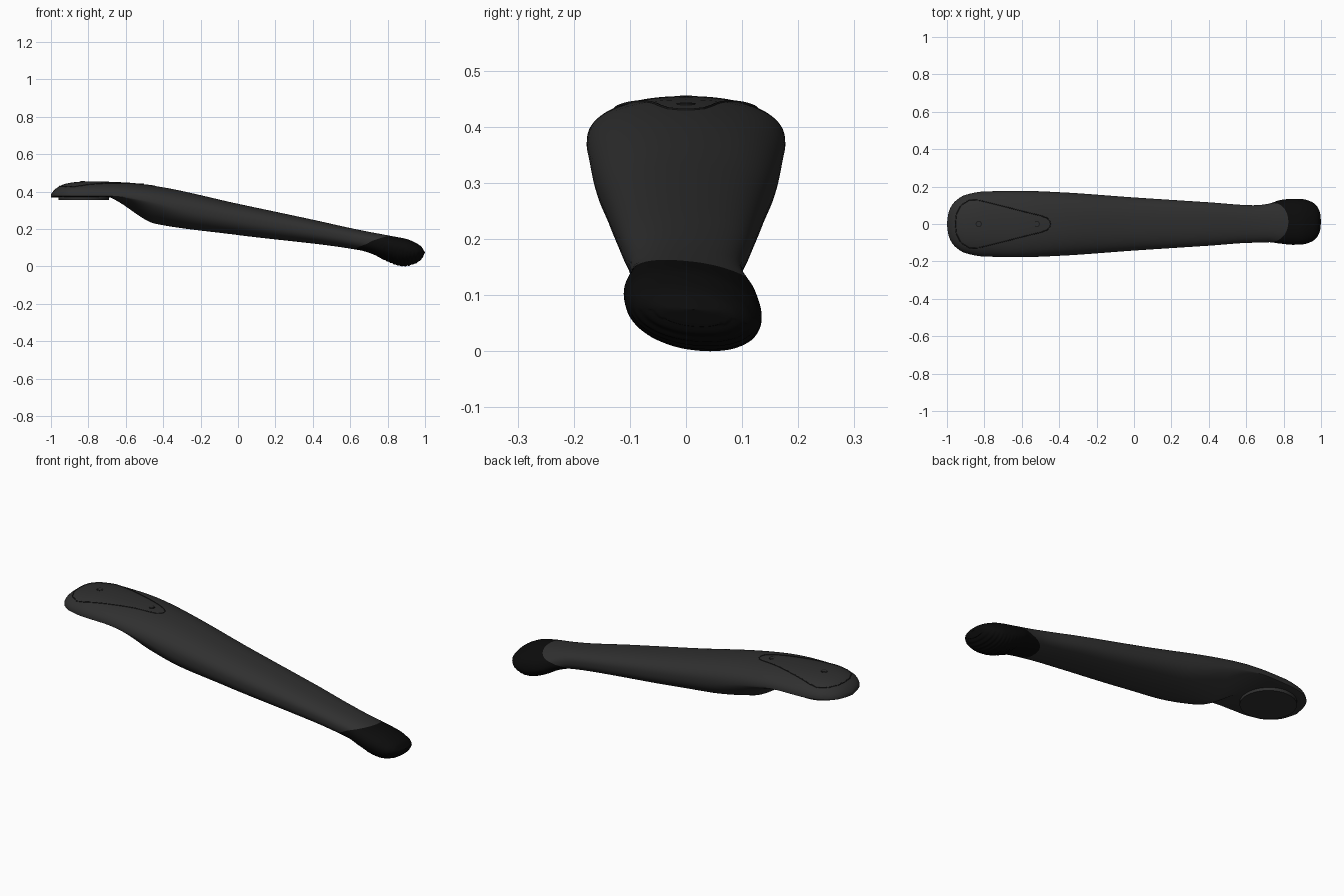
import bpy, bmesh, math

if "Cube" in bpy.data.objects:
    bpy.data.objects.remove(bpy.data.objects["Cube"])

# ---- profile curves along x ----
TOP = [(-1, .385), (-.99, .4), (-.97, .419), (-.93, .44), (-.87, .451), (-.8, .455), (-.6, .449), (-.43, .428),
       (0, .335), (.4, .25), (.65, .195), (.83, .161), (.9, .147), (.95, .126), (.98, .106), (1, .075)]
BOTTOM = [(-1, .37), (-.69, .37), (-.65, .352), (-.48, .242), (-.45, .23), (0, .168), (.65, .087), (.72, .066),
          (.8, .025), (.87, .001), (.89, 0), (.94, .011), (.98, .036), (1, .075)]
MID = [(-1, .377), (-.69, .376), (-.5, .352), (-.33, .315), (0, .255), (.65, .141), (.85, .083), (.95, .068), (1, .075)]
WIDTH = [(-1, 0), (-.995, .045), (-.98, .09), (-.95, .127), (-.9, .156), (-.8, .174), (-.6, .177), (-.4, .17),
         (0, .142), (.4, .116), (.65, .1), (.72, .103), (.78, .116), (.85, .123), (.9, .121), (.95, .106),
         (.98, .08), (.995, .045), (1, 0)]
SHIFT = [(-1, 0), (.65, 0), (.8, .012), (1, .012)]
ROLL = [(-1, 0), (.62, 0), (.82, .25), (1, .25)]
POW_TOP = [(-1, 2.2), (.6, 2.4), (.85, 2.15), (1, 2.1)]
POW_LOW = [(-1, 2.2), (-.7, 1.8), (-.6, 1.35), (-.45, 1.6), (-.2, 2.2), (.6, 2.4), (.85, 2.15), (1, 2.1)]


def curve(keys, x):
    """Monotone smooth interpolation through the keys."""
    n = len(keys)
    i = 0
    while i < n - 2 and x > keys[i + 1][0]:
        i += 1

    def chord(k):
        return (keys[k + 1][1] - keys[k][1]) / (keys[k + 1][0] - keys[k][0])

    def slope(k):
        if k == 0:
            return chord(0)
        if k == n - 1:
            return chord(n - 2)
        a, b = chord(k - 1), chord(k)
        return 0 if a * b <= 0 else 2 * a * b / (a + b)

    h = keys[i + 1][0] - keys[i][0]
    t = min(max((x - keys[i][0]) / h, 0), 1)
    return (keys[i][1] * (1 + 2 * t) * (1 - t) ** 2 + slope(i) * h * t * (1 - t) ** 2
            + keys[i + 1][1] * t * t * (3 - 2 * t) + slope(i + 1) * h * t * t * (t - 1))


def spow(v, e):
    return math.copysign(abs(v) ** (2 / e), v)


def surface(x, a):
    """Point on the skin at station x and angle a."""
    s = math.sin(a - curve(ROLL, x))
    mid = curve(MID, x)
    e = curve(POW_TOP if s >= 0 else POW_LOW, x)
    reach = curve(TOP, x) - mid if s >= 0 else mid - curve(BOTTOM, x)
    return (x, curve(SHIFT, x) + curve(WIDTH, x) * spow(math.cos(a), e), mid + reach * spow(s, e))


def top_height(x, y):
    e, mid = curve(POW_TOP, x), curve(MID, x)
    r = min(abs(y) / curve(WIDTH, x), 1)
    return mid + (curve(TOP, x) - mid) * (1 - r ** e) ** (1 / e)


def material(name, v):
    m = bpy.data.materials.new(name)
    m.diffuse_color = (v, v, v, 1)
    m.use_nodes = True
    m.node_tree.nodes["Principled BSDF"].inputs["Base Color"].default_value = m.diffuse_color
    return m


shell_mat = material("dark_grey_plastic", .029)
rubber_mat = material("black_rubber", .0035)
seam_mat = material("seam_grey", .012)


def finish(bm, name, mat, angle=40):
    me = bpy.data.meshes.new(name)
    bmesh.ops.remove_doubles(bm, verts=bm.verts, dist=1e-5)
    bmesh.ops.recalc_face_normals(bm, faces=bm.faces)
    bm.to_mesh(me)
    bm.free()
    ob = bpy.data.objects.new(name, me)
    bpy.context.collection.objects.link(ob)
    me.materials.append(mat)
    bpy.ops.object.select_all(action='DESELECT')
    ob.select_set(True)
    bpy.context.view_layer.objects.active = ob
    bpy.ops.object.shade_smooth_by_angle(angle=math.radians(angle))
    return ob


SIDES = 80


def loft(name, rows, mat):
    bm = bmesh.new()
    grid = [[bm.verts.new(p) for p in row] for row in rows]
    for r0, r1 in zip(grid, grid[1:]):
        for j in range(SIDES):
            k = (j + 1) % SIDES
            bm.faces.new((r0[j], r0[k], r1[k], r1[j]))
    return finish(bm, name, mat)


angles = [2 * math.pi * j / SIDES for j in range(SIDES)]


def seam_x(a):
    """Slanted line where the rubber foot meets the shell."""
    s = math.sin(a)
    return .71 + .105 * s + .01 * s * s


# ---- main arm shell ----
stations = [-1 + .2 * (i / 24) ** 2 for i in range(24)] + [-.8 + .0175 * i for i in range(81)]


def warp(s, a):
    return s if s < .5 else .5 + (s - .5) / .1 * (seam_x(a) - .5)


loft("arm_shell", [[surface(warp(s, a), a) for a in angles] for s in stations], shell_mat)

# ---- rubber foot with a finely ribbed sole ----
rows = []
for i in range(91):
    t = i / 90
    u = 1 - (1 - t) ** 1.7
    row = []
    for a in angles:
        x, y, z = surface(seam_x(a) + (1 - seam_x(a)) * u, a)
        if .78 < x < .985 and math.sin(a) < -.2:
            z += .0015 * (1 + math.sin(x * 2 * math.pi / .02))
        row.append((x, y, z))
    rows.append(row)
loft("rubber_foot", rows, rubber_mat)


# ---- round mounting plate and screws ----
def disc(name, x, z, r, h, mat):
    bm = bmesh.new()
    bmesh.ops.create_cone(bm, cap_ends=True, segments=48, radius1=r, radius2=r, depth=h)
    bmesh.ops.translate(bm, verts=bm.verts, vec=(x, 0, z))
    return finish(bm, name, mat)


disc("mounting_plate", -.825, .364, .135, .018, shell_mat)
for i, x in enumerate((-.83, -.52)):
    z = top_height(x, 0)
    disc(f"screw_rim_{i}", x, z - .002, .017, .006, seam_mat)
    disc(f"screw_head_{i}", x, z - .001, .011, .006, shell_mat)

# ---- cover seam line on top of the head ----
half = [(-.955, 0), (-.95, .05), (-.925, .1), (-.88, .128), (-.83, .127), (-.7, .095), (-.58, .064),
        (-.5, .045), (-.465, .032), (-.45, .015), (-.446, 0)]
outline = half + [(x, -y) for x, y in half[-2:0:-1]]
path = []
for (x0, y0), (x1, y1) in zip(outline, outline[1:] + outline[:1]):
    for k in range(6):
        x, y = x0 + (x1 - x0) * k / 6, y0 + (y1 - y0) * k / 6
        path.append((x, y, top_height(x, y)))
cu = bpy.data.curves.new("cover_seam", 'CURVE')
cu.dimensions = '3D'
cu.bevel_depth = .0025
cu.bevel_resolution = 1
sp = cu.splines.new('POLY')
sp.points.add(len(path) - 1)
for p, co in zip(sp.points, path):
    p.co = (*co, 1)
sp.use_cyclic_u = True
cu.materials.append(seam_mat)
bpy.context.collection.objects.link(bpy.data.objects.new("cover_seam", cu))
